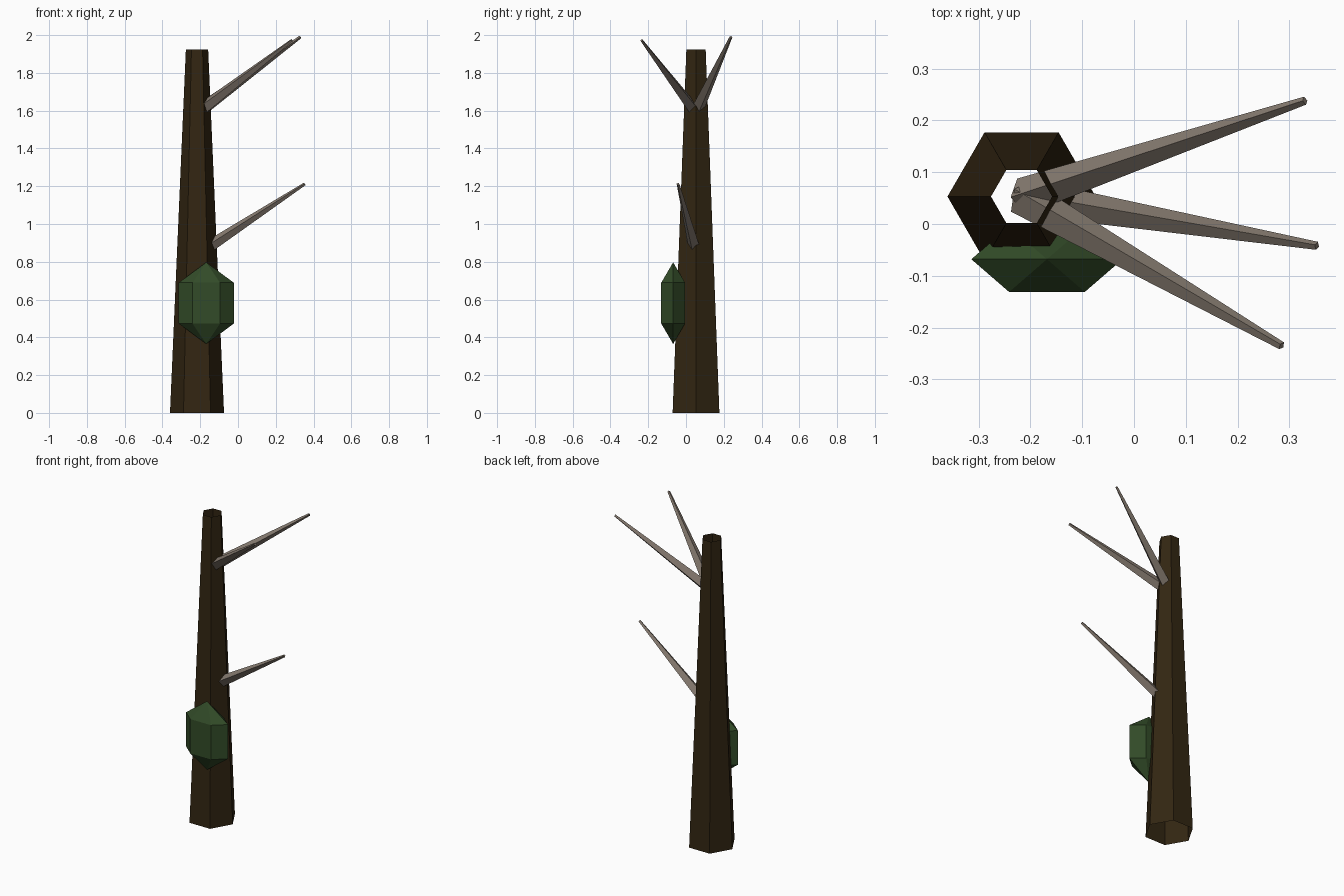
import bpy, bmesh, math
from mathutils import Vector, Matrix

cube = bpy.data.objects.get("Cube")
if cube:
    bpy.data.objects.remove(cube, do_unlink=True)


def material(name, rgb):
    mat = bpy.data.materials.new(name)
    mat.use_nodes = True
    mat.diffuse_color = (*rgb, 1)
    bsdf = next(n for n in mat.node_tree.nodes if n.type == 'BSDF_PRINCIPLED')
    bsdf.inputs["Base Color"].default_value = (*rgb, 1)
    bsdf.inputs["Roughness"].default_value = 0.9
    return mat


def faceted(name, sides, rings, mat, matrix, caps=False):
    """Low-poly lathe: rings are (radius, height) pairs; zero radius makes a point."""
    bm = bmesh.new()
    loops = []
    for radius, z in rings:
        if radius == 0:
            loops.append([bm.verts.new((0, 0, z))])
            continue
        angles = [math.tau * i / sides for i in range(sides)]
        loops.append([bm.verts.new((radius * math.cos(a), radius * math.sin(a), z))
                      for a in angles])
    for low, high in zip(loops, loops[1:]):
        for i in range(sides):
            j = (i + 1) % sides
            corners = [low[i % len(low)], low[j % len(low)],
                       high[j % len(high)], high[i % len(high)]]
            bm.faces.new(list(dict.fromkeys(corners)))
    if caps:
        bm.faces.new(loops[0][::-1])
        bm.faces.new(loops[-1])
    bm.transform(matrix)
    mesh = bpy.data.meshes.new(name)
    bm.to_mesh(mesh)
    bm.free()
    mesh.materials.append(mat)
    obj = bpy.data.objects.new(name, mesh)
    bpy.context.collection.objects.link(obj)
    return obj


dark_bark = material("dark_bark", (0.032, 0.019, 0.006))
pale_wood = material("pale_wood", (0.235, 0.195, 0.16))
leaf_green = material("leaf_green", (0.032, 0.07, 0.021))

# Hollow tapering trunk, open at both ends
trunk_x, trunk_y = -0.217, 0.053
faceted("trunk", 6, [(0.143, 0), (0.059, 1.925)], dark_bark,
        Matrix.Translation((trunk_x, trunk_y, 0)))

# Bare branches growing from the trunk axis: root height, tip
branches = {
    "lower_branch": (0.84, (0.353, -0.042, 1.212)),
    "upper_back_branch": (1.59, (0.33, 0.238, 1.99)),
    "upper_front_branch": (1.59, (0.285, -0.235, 1.972)),
}
for name, (root_z, tip) in branches.items():
    root = Vector((trunk_x, trunk_y, root_z))
    axis = Vector(tip) - root
    place = (Matrix.Translation(root)
             @ axis.to_track_quat('Z', 'Y').to_matrix().to_4x4()
             @ Matrix.Rotation(math.radians(-9), 4, 'Z'))
    faceted(name, 4, [(0.036, 0), (0.008, axis.length)], pale_wood, place, caps=True)

# Flattened leafy clump on the front of the trunk
faceted("leaf_clump", 6, [(0, -0.216), (0.146, -0.108), (0.146, 0.108), (0, 0.216)],
        leaf_green,
        Matrix.Translation((-0.168, -0.068, 0.581)) @ Matrix.Diagonal((1, 0.5, 1, 1)))
